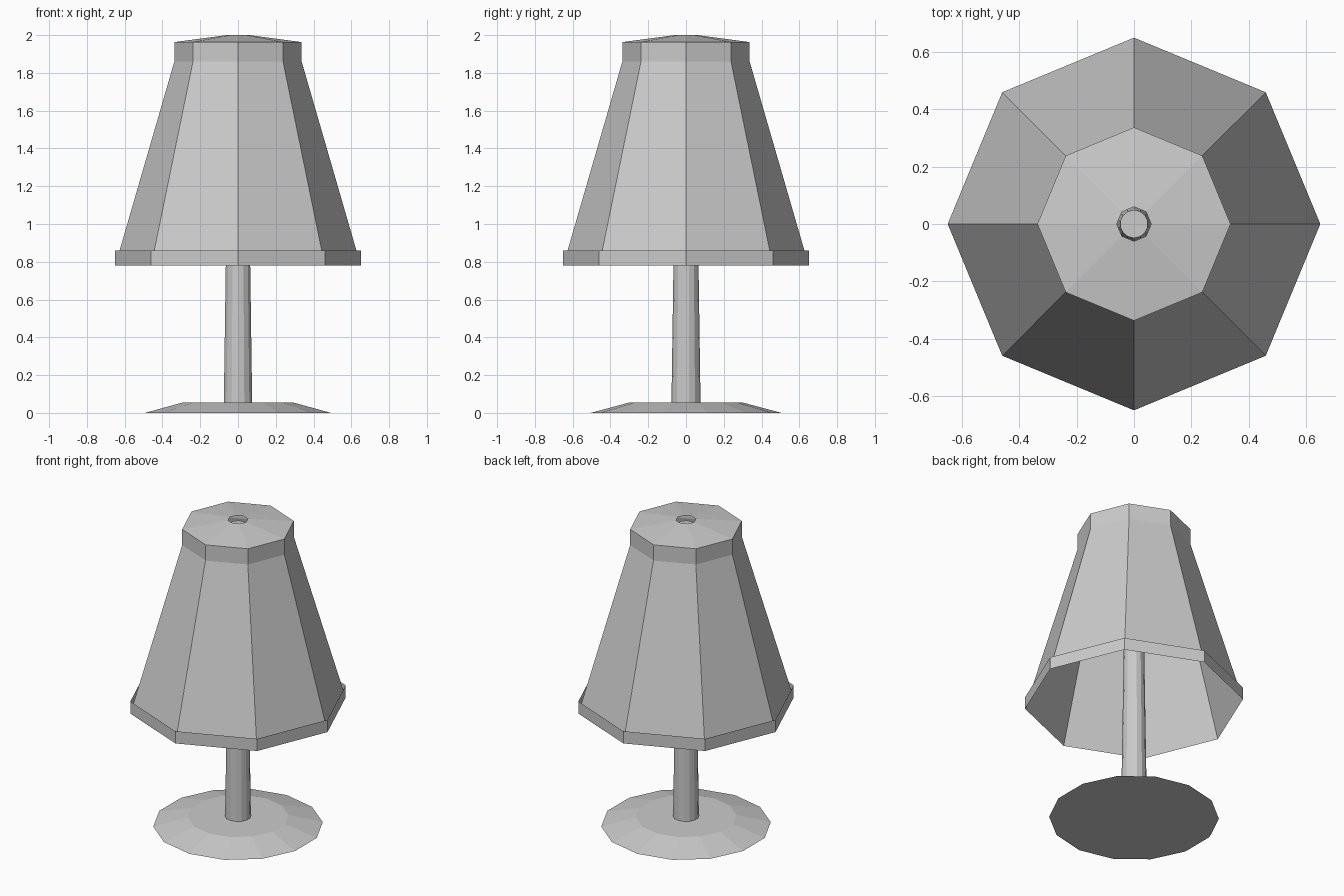
import bpy, bmesh, math

if "Cube" in bpy.data.objects:
    bpy.data.objects.remove(bpy.data.objects["Cube"])

grey = bpy.data.materials.new("plain grey")
grey.diffuse_color = (0.6, 0.6, 0.6, 1)
grey.use_nodes = True
grey.node_tree.nodes["Principled BSDF"].inputs["Base Color"].default_value = grey.diffuse_color


def lathe(name, profile, sides, start=0.0, cap_bottom=False, cap_top=False):
    """Revolve (radius, height) points into a flat-faced part."""
    bm = bmesh.new()
    rings = []
    for r, z in profile:
        angles = [start + 2 * math.pi * i / sides for i in range(sides)]
        rings.append([bm.verts.new((r * math.cos(a), r * math.sin(a), z)) for a in angles])
    for low, high in zip(rings, rings[1:]):
        for i in range(sides):
            j = (i + 1) % sides
            bm.faces.new((low[i], low[j], high[j], high[i]))
    if cap_bottom:
        bm.faces.new(rings[0][::-1])
    if cap_top:
        bm.faces.new(rings[-1])
    mesh = bpy.data.meshes.new(name)
    bm.to_mesh(mesh)
    bm.free()
    mesh.materials.append(grey)
    obj = bpy.data.objects.new(name, mesh)
    bpy.context.collection.objects.link(obj)
    return obj


# Foot and stem share fourteen sides
lathe("base", [(0.505, 0), (0.3, 0.055)], 14, math.pi / 2, True, True)
lathe("stem", [(0.077, 0.055), (0.049, 1.97)], 14, math.pi / 2, True, True)

# Eight-sided open shade with an upright collar and a pierced shallow top
lathe("shade", [(0.65, 0.78), (0.337, 1.86), (0.337, 1.963), (0.06, 2.0)], 8)

# Thin upright trim standing off the lower edge of the shade
lathe("shade_trim", [(0.65, 0.78), (0.65, 0.86)], 8)
